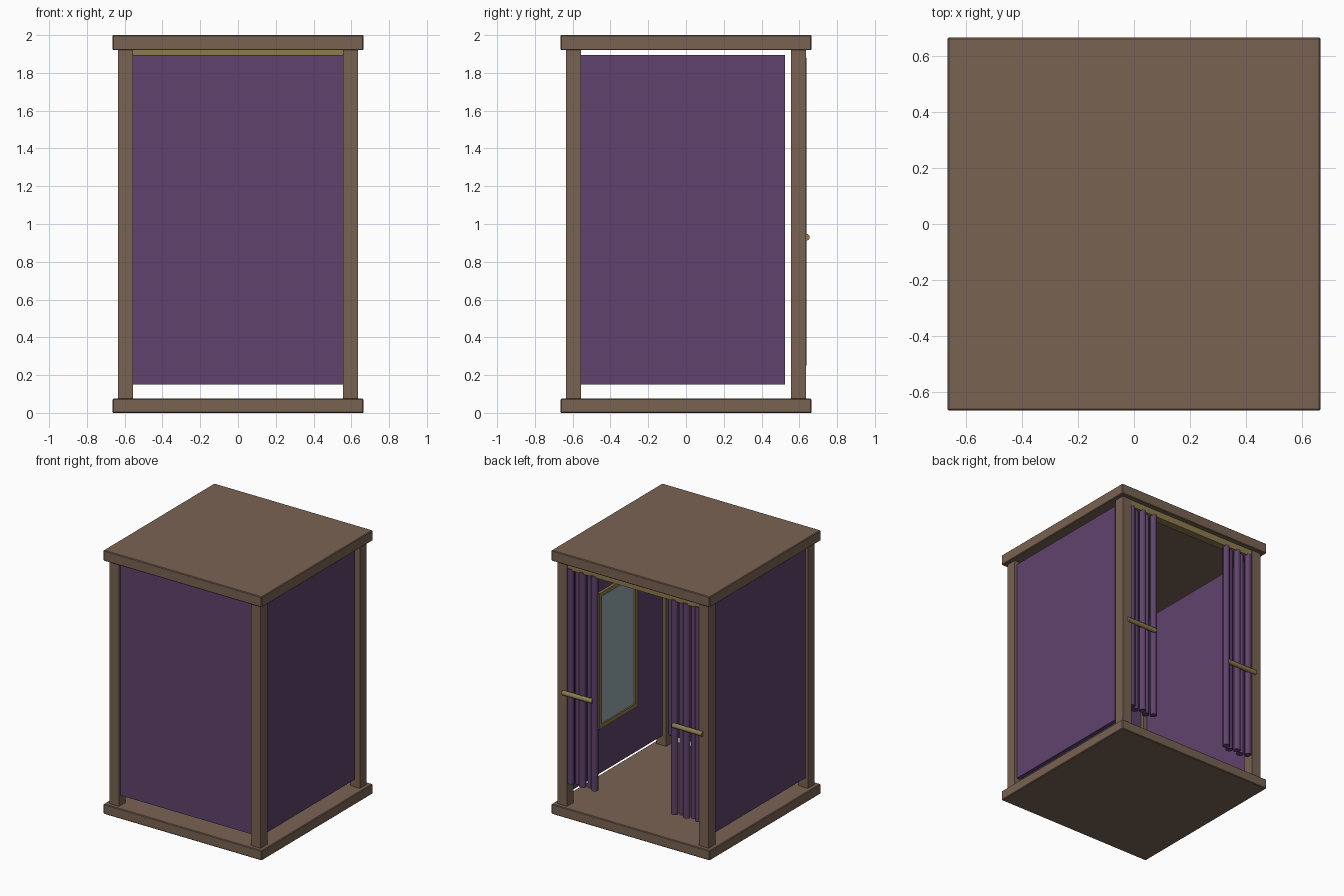
import bpy
from math import pi

if "Cube" in bpy.data.objects:
    bpy.data.objects.remove(bpy.data.objects["Cube"])


def material(name, rgb):
    m = bpy.data.materials.new(name)
    m.diffuse_color = (*rgb, 1)
    m.use_nodes = True
    m.node_tree.nodes["Principled BSDF"].inputs["Base Color"].default_value = m.diffuse_color
    return m


WOOD = material("wood", (0.19, 0.125, 0.085))
FABRIC = material("purple_fabric", (0.115, 0.055, 0.15))
BRASS = material("brass", (0.27, 0.2, 0.075))
GLASS = material("mirror_glass", (0.3, 0.39, 0.41))


def box(name, lo, hi, mat, bevel=0):
    bpy.ops.mesh.primitive_cube_add(
        size=1, location=[(a + b) / 2 for a, b in zip(lo, hi)])
    ob = bpy.context.object
    ob.name = name
    ob.scale = [b - a for a, b in zip(lo, hi)]
    bpy.ops.object.transform_apply(location=False, rotation=False, scale=True)
    ob.data.materials.append(mat)
    if bevel:
        mod = ob.modifiers.new("edge", 'BEVEL')
        mod.width, mod.segments = bevel, 1
    return ob


def rod(name, loc, radius, length, mat, sides=12, rot=(0, 0, 0)):
    bpy.ops.mesh.primitive_cylinder_add(
        vertices=sides, radius=radius, depth=length, location=loc, rotation=rot)
    ob = bpy.context.object
    ob.name = name
    ob.data.materials.append(mat)
    bpy.ops.object.shade_smooth_by_angle()
    return ob


# Floor and roof slabs
H = 0.665
box("floor_slab", (-H, -H, 0), (H, H, 0.075), WOOD, 0.005)
box("roof_slab", (-H, -H, 1.92), (H, H, 2.0), WOOD, 0.005)

# Corner posts
for sx in (-1, 1):
    for sy in (-1, 1):
        x, y = 0.595 * sx, 0.595 * sy
        box("corner_post", (x - 0.04, y - 0.04, 0.075), (x + 0.04, y + 0.04, 1.92), WOOD)

# Wall panels on three sides, centred in the posts
Z0, Z1 = 0.15, 1.895
box("front_panel", (-0.585, -0.615, Z0), (0.585, -0.585, Z1), FABRIC)
box("left_panel", (-0.615, -0.585, Z0), (-0.585, 0.525, Z1), FABRIC)
box("right_panel", (0.585, -0.585, Z0), (0.615, 0.525, Z1), FABRIC)

# Curtain rail over the open back
box("curtain_rail", (-0.555, 0.57, 1.87), (0.555, 0.63, 1.92), BRASS)

# Drawn-back curtains: staggered folds with a tie band
for side, sx in (("left", -1), ("right", 1)):
    for i in range(5):
        y = 0.6 + (0.013 if i % 2 == 0 else -0.013)
        rod(side + "_curtain_fold", (sx * (0.336 + 0.05 * i), y, 1.065),
            0.026, 1.63, FABRIC)
    rod(side + "_curtain_tie", (sx * 0.462, 0.637, 0.93), 0.018, 0.25, BRASS,
        rot=(0, pi / 2, 0))

# Framed mirror on the inside of the right wall
M, B0, B1, W = 0.23, 0.50, 1.53, 0.03
box("mirror_glass", (0.575, -M + W, B0 + W), (0.585, M - W, B1 - W), GLASS)
for sy in (-1, 1):
    y = sy * (M - W / 2)
    box("mirror_frame_side", (0.565, y - W / 2, B0), (0.585, y + W / 2, B1), BRASS)
for name, z in (("bottom", B0), ("top", B1 - W)):
    box("mirror_frame_" + name, (0.565, -M + W, z), (0.585, M - W, z + W), BRASS)
